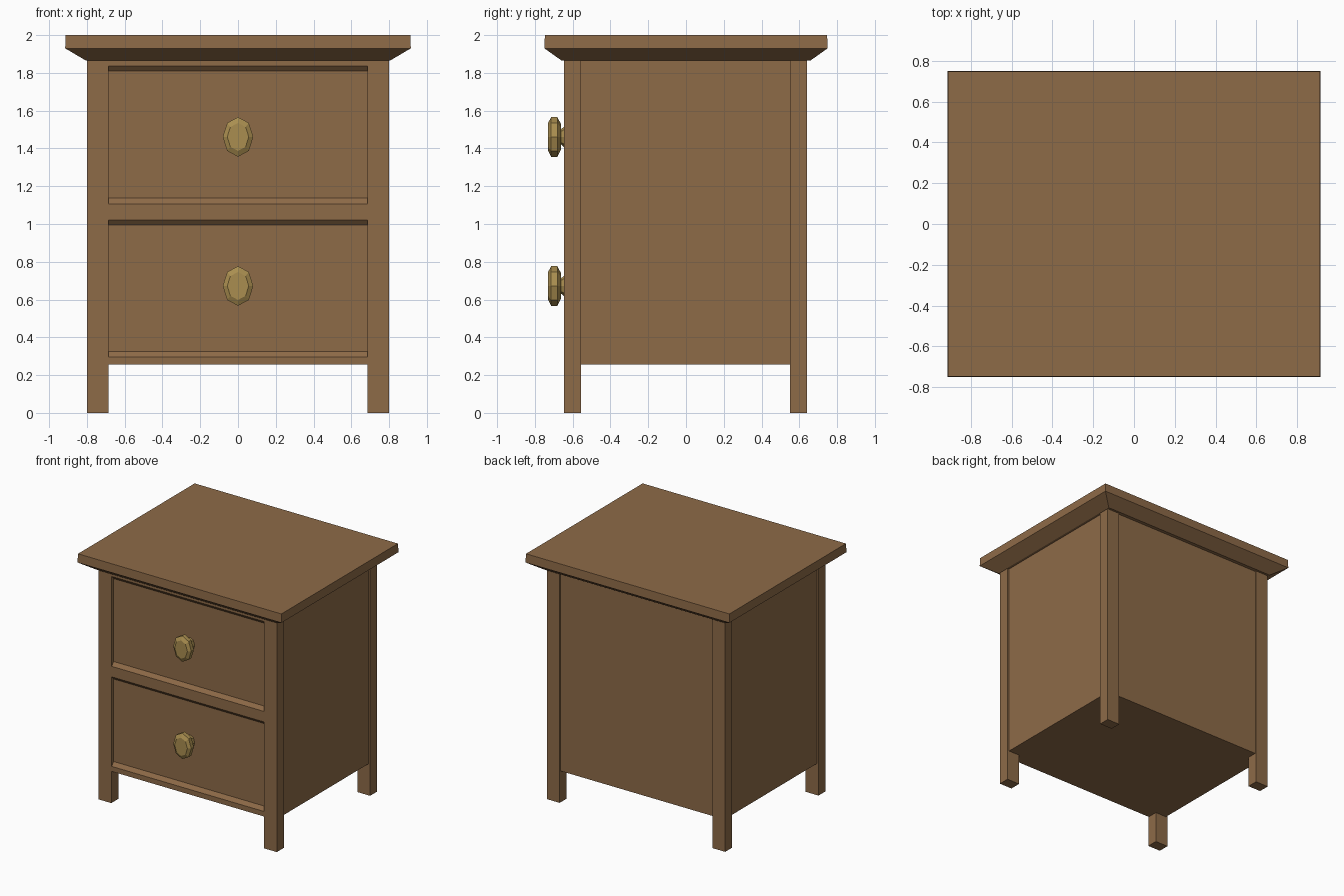
import bpy, bmesh, math

if "Cube" in bpy.data.objects:
    bpy.data.objects.remove(bpy.data.objects["Cube"])


def material(name, rgb):
    m = bpy.data.materials.new(name)
    m.diffuse_color = (*rgb, 1)
    m.use_nodes = True
    m.node_tree.nodes["Principled BSDF"].inputs["Base Color"].default_value = m.diffuse_color
    return m


wood = material("brown wood", (0.270, 0.146, 0.064))
brass = material("aged brass", (0.400, 0.270, 0.080))


def make(name, bm, mat):
    bmesh.ops.recalc_face_normals(bm, faces=bm.faces)
    me = bpy.data.meshes.new(name)
    bm.to_mesh(me)
    bm.free()
    me.materials.append(mat)
    ob = bpy.data.objects.new(name, me)
    bpy.context.collection.objects.link(ob)
    return ob


def loft(name, rings, mat):
    """Skin a list of equal-length point rings and cap both ends."""
    bm = bmesh.new()
    rs = [[bm.verts.new(p) for p in r] for r in rings]
    n = len(rs[0])
    for a, b in zip(rs, rs[1:]):
        for i in range(n):
            j = (i + 1) % n
            bm.faces.new((a[i], a[j], b[j], b[i]))
    bm.faces.new(rs[0])
    bm.faces.new(rs[-1])
    return make(name, bm, mat)


def rect(x0, x1, y0, y1, z):
    return [(x0, y0, z), (x1, y0, z), (x1, y1, z), (x0, y1, z)]


def box(name, x0, x1, y0, y1, z0, z1):
    return loft(name, [rect(x0, x1, y0, y1, z0), rect(x0, x1, y0, y1, z1)], wood)


BOTTOM, UNDER_TOP = 0.255, 1.865

# Table top with sloped underside
loft("table_top", [rect(-x, x, -y, y, z) for x, y, z in
                   ((0.805, 0.658, UNDER_TOP), (0.915, 0.75, 1.93), (0.912, 0.747, 2.0))], wood)

# Four corner legs
for side, x0, x1 in (("left", -0.80, -0.685), ("right", 0.685, 0.80)):
    box(f"front_leg_{side}", x0, x1, -0.645, -0.555, 0, UNDER_TOP)
    box(f"back_leg_{side}", x0, x1, 0.55, 0.64, 0, UNDER_TOP)

# Cabinet sides and back panel, set slightly behind the leg faces
box("cabinet", -0.785, 0.785, -0.556, 0.551, BOTTOM, UNDER_TOP)
box("back_panel", -0.686, 0.686, 0.50, 0.63, BOTTOM, UNDER_TOP)

# Drawer front: rails with sloped ledges around two recessed drawers
rail, face = -0.64, -0.615
profile = [(-0.5, BOTTOM), (rail, BOTTOM)]
for z0, z1 in ((0.296, 1.022), (1.107, 1.836)):
    profile += [(rail, z0), (face, z0 + 0.03), (face, z1 - 0.027), (rail, z1)]
profile += [(rail, UNDER_TOP), (-0.5, UNDER_TOP)]
loft("drawer_fronts", [[(x, y, z) for y, z in profile] for x in (-0.686, 0.686)], wood)

# Oval eight-sided knobs: (y, half height) rings from stem to face
knob = ((-0.61, 0.055), (-0.645, 0.055), (-0.662, 0.04), (-0.662, 0.068),
        (-0.681, 0.105), (-0.714, 0.105), (-0.73, 0.074))
for name, zc in (("upper_knob", 1.461), ("lower_knob", 0.672)):
    angles = [math.tau * i / 8 for i in range(8)]
    loft(name, [[(0.77 * r * math.sin(a), y, zc + r * math.cos(a)) for a in angles]
                for y, r in knob], brass)
